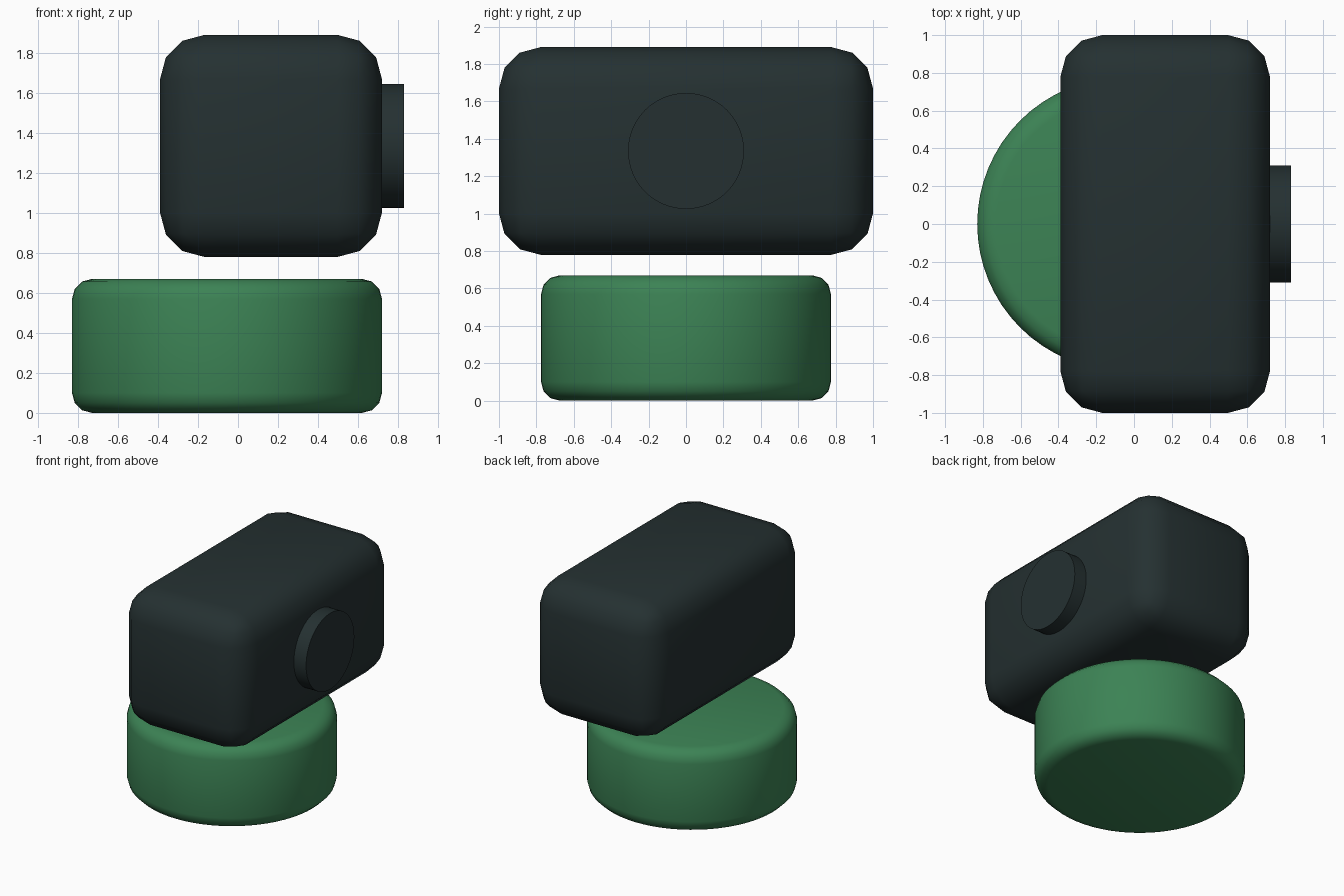
import bpy
import math

if "Cube" in bpy.data.objects:
    bpy.data.objects.remove(bpy.data.objects["Cube"])


def material(name, rgb):
    m = bpy.data.materials.new(name)
    m.diffuse_color = (*rgb, 1.0)
    m.use_nodes = True
    m.node_tree.nodes["Principled BSDF"].inputs["Base Color"].default_value = m.diffuse_color
    return m


def finish(obj, name, mat, bevel=0.0):
    """Name, colour, bevel and smooth a part."""
    obj.name = name
    obj.data.materials.append(mat)
    bpy.ops.object.transform_apply(location=False, rotation=True, scale=True)
    if bevel:
        mod = obj.modifiers.new("rounding", 'BEVEL')
        mod.width = bevel
        mod.segments = 3
        mod.limit_method = 'ANGLE'
        mod.angle_limit = math.radians(40)
        bpy.ops.object.modifier_apply(modifier=mod.name)
    bpy.ops.object.shade_smooth_by_angle(angle=math.radians(40))


green = material("green", (0.045, 0.225, 0.09))
charcoal = material("charcoal", (0.018, 0.03, 0.031))

# Round base
bpy.ops.mesh.primitive_cylinder_add(vertices=64, radius=0.775, depth=0.67,
                                    location=(-0.055, 0, 0.335))
finish(bpy.context.object, "round_base", green, 0.1)

# Rounded box body floating above the base
bpy.ops.mesh.primitive_cube_add(size=1, location=(0.165, 0, 1.335))
body = bpy.context.object
body.scale = (1.11, 2.0, 1.11)
finish(body, "body", charcoal, 0.222)

# Round button on the right side, sunk slightly into the body
bpy.ops.mesh.primitive_cylinder_add(vertices=64, radius=0.31, depth=0.22,
                                    location=(0.72, 0, 1.335),
                                    rotation=(0, math.pi / 2, 0))
finish(bpy.context.object, "side_button", charcoal)
